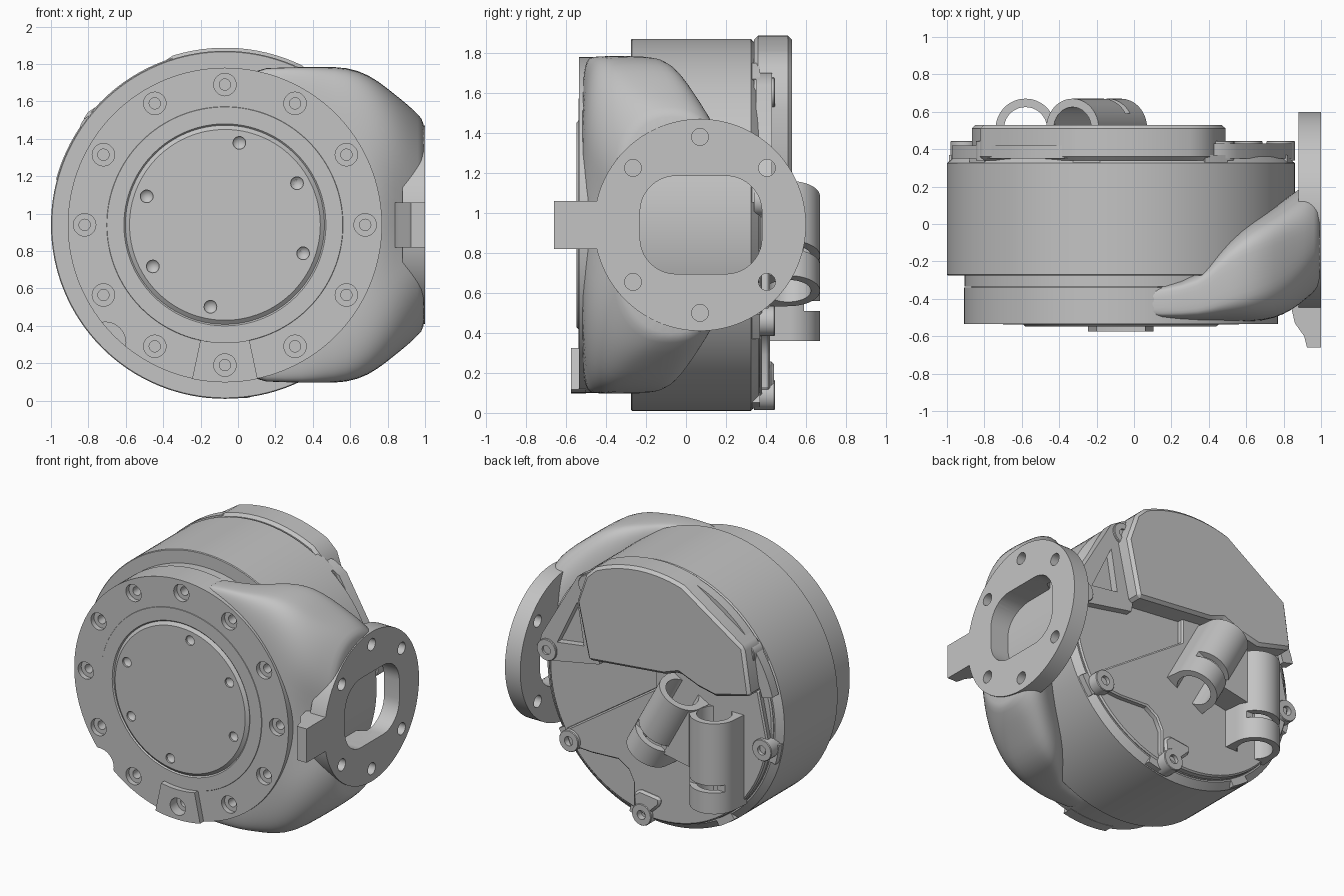
import bpy, bmesh, math
from mathutils import Vector, Matrix

if "Cube" in bpy.data.objects:
    bpy.data.objects.remove(bpy.data.objects["Cube"])

CX, CZ = -0.07, 0.94          # axis of the round body
grey = bpy.data.materials.new("metal grey")
grey.use_nodes = True
grey.diffuse_color = (0.55, 0.55, 0.55, 1)
grey.node_tree.nodes["Principled BSDF"].inputs["Base Color"].default_value = (0.55, 0.55, 0.55, 1)
parts = []


def finish(name, bm, part=True):
    bmesh.ops.recalc_face_normals(bm, faces=bm.faces)
    me = bpy.data.meshes.new(name)
    bm.to_mesh(me)
    bm.free()
    ob = bpy.data.objects.new(name, me)
    bpy.context.collection.objects.link(ob)
    me.materials.append(grey)
    if part:
        parts.append(ob)
    else:
        ob.hide_render = True
    return ob


def lathe(name, profile, centres, axis=(0, 1, 0), segs=96, part=True):
    """Spin a (radius, height) profile about an axis through each centre."""
    bm = bmesh.new()
    rot = Vector(axis).to_track_quat('Z', 'Y')
    for c in centres:
        rings = []
        for r, h in profile:
            n = segs if r > 0 else 1
            rings.append([bm.verts.new(Vector(c) + rot @ Vector(
                (r * math.cos(math.tau * i / n), r * math.sin(math.tau * i / n), h))) for i in range(n)])
        for a, b in zip(rings, rings[1:]):
            for i in range(segs):
                j = (i + 1) % segs
                quad = [a[i % len(a)], a[j % len(a)], b[j % len(b)], b[i % len(b)]]
                bm.faces.new(list(dict.fromkeys(quad)))
    return finish(name, bm, part)


def prism(name, pts, lo, hi, axis='y', part=True, matrix=None):
    """Extrude a flat outline along one axis."""
    place = {'x': lambda a, b, t: (t, a, b), 'y': lambda a, b, t: (a, t, b),
             'z': lambda a, b, t: (a, b, t)}[axis]
    bm = bmesh.new()
    low, high = [[bm.verts.new(place(a, b, t)) for a, b in pts] for t in (lo, hi)]
    bm.faces.new(low)
    bm.faces.new(high)
    for i in range(len(pts)):
        j = (i + 1) % len(pts)
        bm.faces.new([low[i], low[j], high[j], high[i]])
    if matrix:
        bm.transform(matrix)
    return finish(name, bm, part)


def arc(cx, cy, r, a0, a1, n):
    angles = [math.radians(a0 + (a1 - a0) * i / n) for i in range(n + 1)]
    return [(cx + r * math.cos(a), cy + r * math.sin(a)) for a in angles]


def apply(ob):
    dg = bpy.context.evaluated_depsgraph_get()
    me = bpy.data.meshes.new_from_object(ob.evaluated_get(dg))
    ob.modifiers.clear()
    ob.data = me


def cut(obs, cutters):
    for ob in obs:
        for c in cutters:
            m = ob.modifiers.new("cut", 'BOOLEAN')
            m.operation, m.solver, m.object = 'DIFFERENCE', 'EXACT', c
        apply(ob)
    for c in cutters:
        bpy.data.objects.remove(c)


def bevel(ob, width):
    m = ob.modifiers.new("bevel", 'BEVEL')
    m.width, m.segments = width, 1
    m.limit_method, m.angle_limit = 'ANGLE', math.radians(40)
    apply(ob)


def polar(r, degrees):
    a = math.radians(degrees)
    return (CX + r * math.cos(a), 0, CZ + r * math.sin(a))


AXIS = [(CX, 0, CZ)]

# Round body, collar and front cover
lathe("main_drum", [(0, -.275), (.925, -.275), (.93, -.27), (.93, .325), (.885, .365), (0, .365)], AXIS, segs=128)
lathe("front_collar", [(0, -.345), (.80, -.345), (.80, -.335), (.835, -.335), (.835, -.26), (0, -.26)], AXIS, segs=128)
front_cover = lathe("front_cover", [(0, -.548), (.51, -.548), (.532, -.53), (.54, -.538), (.63, -.538),
                                    (.632, -.535), (.84, -.535), (.84, -.34), (0, -.34)], AXIS, segs=128)

# Side housing that blends the front cover into the flange: x, half height, front y, back y, squareness
sections = [(-.05, .825, -.50, -.36, .3), (.15, .84, -.522, -.32, .3), (.36, .845, -.524, -.27, .32),
            (.45, .845, -.524, -.13, .36), (.58, .845, -.524, -.01, .4), (.7, .805, -.522, .06, .48),
            (.8, .73, -.505, .13, .56), (.88, .665, -.47, .19, .66), (.94, .615, -.43, .235, .78),
            (.985, .565, -.40, .25, .88), (.998, .55, -.39, .25, .95)]
bm = bmesh.new()
rings = []
for x, hz, yf, yb, e in sections:
    ring = []
    for i in range(48):
        c, s = math.cos(math.tau * i / 48), math.sin(math.tau * i / 48)
        y = (yf + yb) / 2 + (yb - yf) / 2 * math.copysign(abs(c) ** e, c)
        dz = hz * math.copysign(abs(s) ** e, s)
        if c < 0 and x > .75:      # valley behind the flange tab
            y += .07 * math.exp(-(dz / .3) ** 2) * min(1, (x - .74) / .1)
        ring.append(bm.verts.new((x, y, CZ + dz)))
    rings.append(ring)
for a, b in zip(rings, rings[1:]):
    for i in range(48):
        bm.faces.new([a[i], a[(i + 1) % 48], b[(i + 1) % 48], b[i]])
bm.faces.new(rings[0])
bm.faces.new(rings[-1])
housing = finish("side_housing", bm)
housing.modifiers.new("smooth", 'SUBSURF').levels = 1
apply(housing)

# Mounting flange with its locating tab
FY = .07
flange = prism("side_flange", arc(FY, CZ, .53, 0, 357, 119), .88, 1, 'x')
prism("flange_tab", [(1, -.66), (.925, -.66), (.91, -.60), (.86, -.53), (.83, -.40), (1, -.40)], .82, 1.06, 'z')
window = []
for sy, sz, a in ((1, 1, 0), (-1, 1, 90), (-1, -1, 180), (1, -1, 270)):
    window += arc(.075 + sy * .125, CZ + sz * .065, .18, a, a + 90, 10)
opening = prism("opening_cutter", window, .78, 1.1, 'x', part=False)
flange_holes = [(0, FY + dy, CZ + dz) for dy, dz in
                ((0, .44), (0, -.44), (.335, .285), (-.335, .285), (.335, -.285), (-.335, -.285))]
bolts = lathe("flange_bolt_cutter", [(0, .84), (.042, .84), (.042, 1.1), (0, 1.1)], flange_holes, (1, 0, 0), 24, False)
cut([flange, housing], [opening, bolts])

# Bottom wedge on the front cover
wedge = prism("front_wedge", arc(CX, CZ, .63, 258, 282, 8) + arc(CX, CZ, .842, 282, 258, 8), -.575, -.50)

# Counterbored bolts, shallow disc dimples and the edge notch
ring_bolts = lathe("bolt_cutter", [(0, -.7), (.06, -.7), (.06, -.50), (.03, -.50), (.03, -.42), (0, -.42)],
                   [polar(.75, 30 * i) for i in range(12)], segs=28, part=False)
dimples = lathe("dimple_cutter", [(0, -.6), (.034, -.6), (.034, -.535), (0, -.50)],
                [polar(.445, a) for a in (80, 30, -20, 160, 210, 260)], segs=20, part=False)
notch = lathe("notch_cutter", [(0, -.6), (.11, -.6), (.11, -.35), (0, -.35)], [(-.71, 0, .31)], segs=40, part=False)
cut([front_cover, housing, wedge], [ring_bolts, dimples, notch])

# Rear base disc, lugs round its rim and lower plate
lathe("rear_disc", [(0, .34), (.875, .34), (.875, .37), (.865, .38), (0, .38)], AXIS)
for i in range(8):
    a = 7 + 45 * i
    prism("rim_lug", arc(CX, CZ, .86, a, a + 9, 4) + arc(CX, CZ, .925, a + 9, a, 4), .31, .37)
lower = prism("rear_lower_plate", [(.66, .52), (.62, .42), (.45, .41), (.24, .42), (.16, .37), (.12, .29), (.12, .12)]
              + arc(CX, CZ, .87, 276, 186, 24) + [(-.86, 1.2), (-.05, 1.2), (-.05, 1.0)], .35, .42)
bevel(lower, .01)

# Rear upper cover: raised block over a thin base with a triangular window
cover = prism("rear_upper_cover", [(.40, 1.12), (.49, 1.52), (.42, 1.72)] + arc(CX, CZ, .947, 64, 107, 14)
              + [(-.82, 1.53), (-.87, 1.2), (-.6, 1.13), (-.46, 1.16), (-.31, 1.22), (-.2, 1.18)], .34, .53)
bevel(cover, .02)
base = prism("rear_cover_base", [(.38, 1.06), (.80, .98), (.86, 1.05), (.83, 1.16), (.55, 1.64), (.45, 1.70), (.3, 1.7)], .35, .43)
hole = prism("window_cutter", [(.71, 1.13), (.55, 1.46), (.50, 1.16)], .37, .6, part=False)
cut([base], [hole])
prism("cover_rim", arc(CX, CZ, .85, 100, 165, 20) + arc(CX, CZ, .935, 165, 100, 20), .35, .42)

# Screw ears round the back
ears = [(.61, 0, .46), (.04, 0, .09), (-.905, 0, .80), (-.77, 0, 1.45), (.46, 0, 1.60), (.785, 0, 1.06)]
lathe("screw_ears", [(0, .40), (.032, .40), (.032, .445), (.072, .445), (.076, .44), (.076, .34), (0, .34)], ears, segs=32)
foot = prism("rear_foot", [(-.03, .12), (.10, .12), (.11, .22), (.06, .26), (-.1, .24), (-.1, .19)], .36, .44)
bevel(foot, .015)

# Two open cable tubes, each with a tie slot near its lower end, joined by a web
for name, x, z, tilt, length in (("upright_tube", -.58, .36, 0, .64), ("tilted_tube", -.07, .61, -.5, .54)):
    m = Matrix.Translation((x, .51, z)) @ Matrix.Rotation(tilt, 4, 'Y')
    tube = prism(name, arc(0, 0, .16, 0, 180, 32) + [(.17, -.12), (-.17, -.12)][::-1], 0, length, 'z', matrix=m)
    bore = prism("bore_cutter", arc(0, 0, .115, 0, 350, 35), -.1, length + .1, 'z', False, m)
    slot = prism("slot_cutter", [(-.2, .08), (.2, .08), (.2, .2), (-.2, .2)], .15, .20, 'z', False, m)
    cut([tube], [bore, slot])
prism("tube_web", [(-.445, .62), (-.445, 1.0), (-.42, 1.02), (-.24, .66)], .40, .60)

# Smooth rounded faces while keeping edges crisp
bpy.ops.object.select_all(action='DESELECT')
for ob in parts:
    ob.select_set(True)
bpy.context.view_layer.objects.active = parts[0]
bpy.ops.object.shade_smooth_by_angle(angle=math.radians(32))
